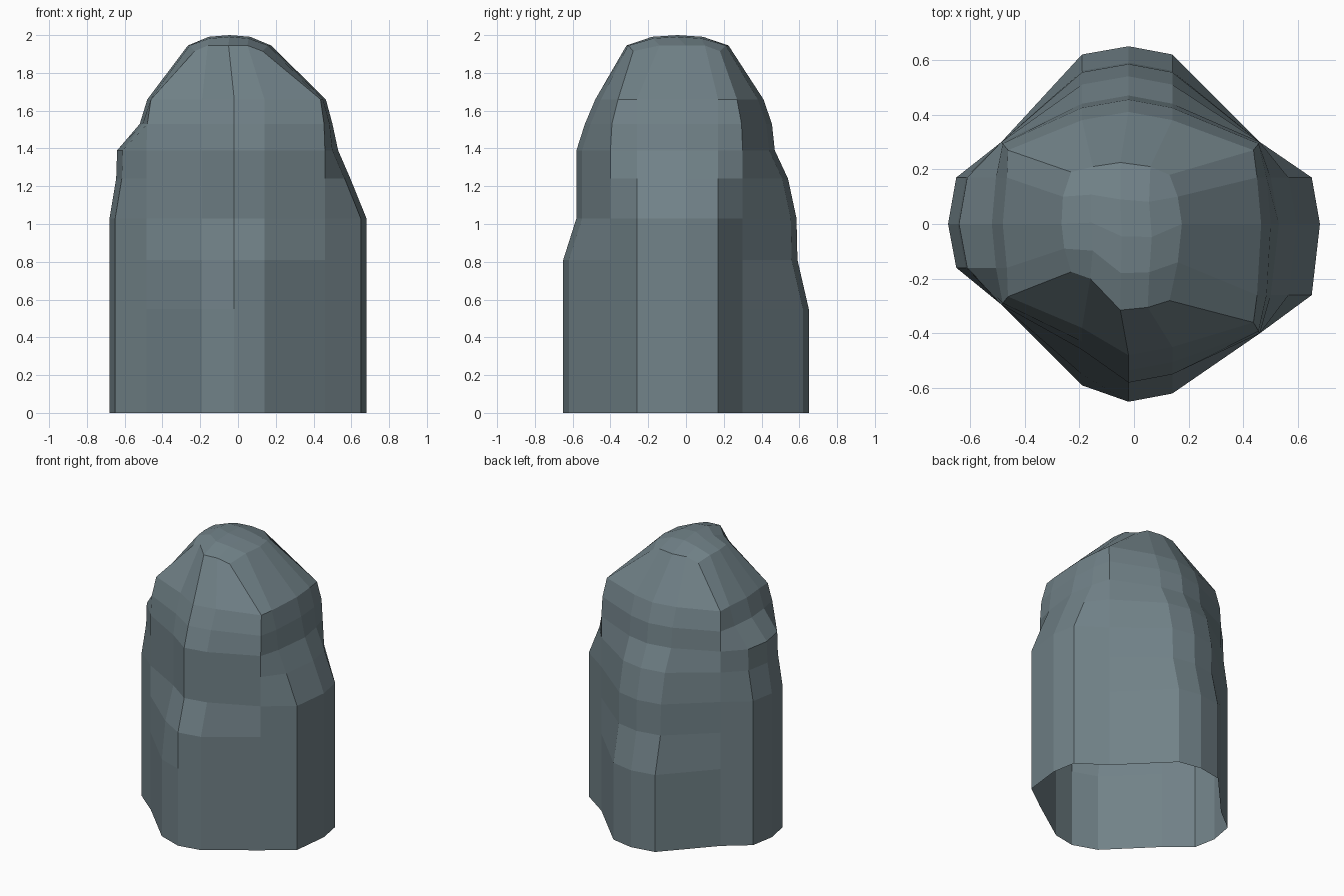
import bpy, bmesh
from mathutils import Vector

cube = bpy.data.objects.get("Cube")
if cube:
    bpy.data.objects.remove(cube, do_unlink=True)

stone = bpy.data.materials.new("slate_grey_stone")
stone.use_nodes = True
colour = (0.165, 0.222, 0.246, 1)
stone.diffuse_color = colour
stone.node_tree.nodes["Principled BSDF"].inputs["Base Color"].default_value = colour

# Ledge heights, and how far each side reaches out at each height
HEIGHTS = (0, .55, .81, 1.03, 1.24, 1.39, 1.53, 1.66)
FRONT = (.65, .65, .65, .58, .58, .58, .535, .48)
FRONT_DENT = (.59, .59, .55, .46, .46, .46, .43, .38)
RIGHT = (.68, .68, .68, .68, .595, .53, .50, .465)
BACK = (.65, .65, .59, .585, .54, .47, .455, .41)
LEFT = (.68, .68, .68, .68, .645, .64, .52, .48)
CORNERS = ((-.485, -.295), (.46, -.40), (.46, .30), (-.485, .30))
CROWN_CORNERS = ((-.23, -.175), (.13, -.28), (.13, .18), (-.23, .19))


def ring(level):
    """Sixteen points anticlockwise: a corner, then three along each side."""
    f, d, r, b, l = (s[level] for s in (FRONT, FRONT_DENT, RIGHT, BACK, LEFT))
    shrink = (1, 1, 1, 1, 1, 1, .98, .9)[level]
    side = .03 if level < 6 else .015
    c = [(x * (shrink + 1) / 2, y * shrink) for x, y in CORNERS]
    pts = [c[0], (-.19, -d), (-.02, -f), (.14, .03 - f),
           c[1], (r - side, -.26), (r, 0), (r - side, .17),
           c[2], (.14, b - .03), (-.02, b), (-.19, b - .03),
           c[3], (side - l, .17), (-l, 0), (side - l, -.16)]
    return [Vector((x, y, HEIGHTS[level])) for x, y in pts]


def crown_ring():
    c = CROWN_CORNERS
    pts = [c[0], (-.16, -.20), (-.05, -.315), (.05, -.305),
           c[1], (.16, -.14), (.175, 0), (.16, .10),
           c[2], (.06, .21), (-.05, .225), (-.15, .21),
           c[3], (-.26, .10), (-.265, 0), (-.255, -.09)]
    return [Vector((x, y, 1.915 if i % 4 == 0 else 1.945)) for i, (x, y) in enumerate(pts)]


bm = bmesh.new()

# Walls, open underneath
rings = [[bm.verts.new(p) for p in ring(i)] for i in range(len(HEIGHTS))]
rings.append([bm.verts.new(p) for p in crown_ring()])
for low, high in zip(rings, rings[1:]):
    for i in range(16):
        j = (i + 1) % 16
        bm.faces.new((low[i], low[j], high[j], high[i]))

# Gently domed crown: a four by four patch inside the last ring
rim = rings[-1]
grid = {}
for k in range(5):
    grid[k, 0] = rim[k]
    grid[4, k] = rim[4 + k]
    grid[4 - k, 4] = rim[8 + k]
    grid[0, 4 - k] = rim[(12 + k) % 16]
for i in range(1, 4):
    for j in range(1, 4):
        x = grid[0, j].co.x + (grid[4, j].co.x - grid[0, j].co.x) * i / 4
        y = grid[i, 0].co.y + (grid[i, 4].co.y - grid[i, 0].co.y) * j / 4
        z = 2 - .009 * (abs(i - 2) + abs(j - 2))
        grid[i, j] = bm.verts.new((x, y, z))
for i in range(4):
    for j in range(4):
        bm.faces.new((grid[i, j], grid[i + 1, j], grid[i + 1, j + 1], grid[i, j + 1]))

mesh = bpy.data.meshes.new("rock_pillar")
bm.to_mesh(mesh)
bm.free()
mesh.materials.append(stone)
rock = bpy.data.objects.new("rock_pillar", mesh)
bpy.context.collection.objects.link(rock)
